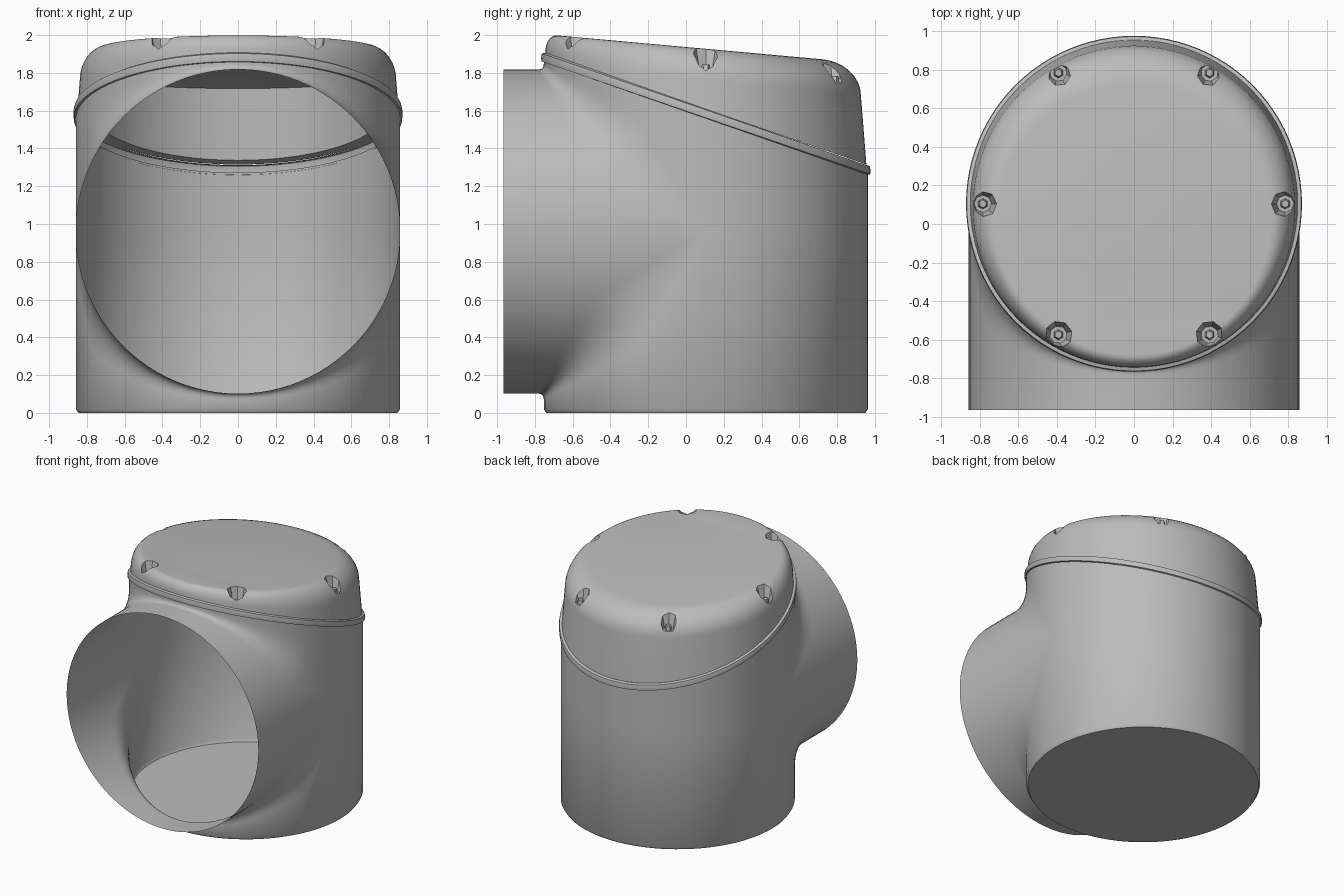
import bpy, bmesh
from math import sin, cos, pi, radians
from mathutils import Matrix

if "Cube" in bpy.data.objects:
    bpy.data.objects.remove(bpy.data.objects["Cube"])

R, YC, ZC = 0.858, 0.105, 0.96     # pipe radius, upright axis, branch axis
FRONT = -0.965
SEG = 96

grey = bpy.data.materials.new("grey plastic")
grey.use_nodes = True
grey.diffuse_color = (0.5, 0.5, 0.5, 1)
grey.node_tree.nodes["Principled BSDF"].inputs["Base Color"].default_value = (0.5, 0.5, 0.5, 1)


def seam_z(y):
    """Steep sloping joint between body and cap."""
    return 1.86 - 0.345 * (y + 0.77)


def top_z(y):
    """Gently sloping lid surface."""
    return 2.0 - 0.09 * (y + 0.7)


def strips(bm, columns):
    """Skin quads between neighbouring columns of points."""
    cols = [[bm.verts.new(p) for p in c] for c in columns]
    for a, b in zip(cols, cols[1:]):
        for i in range(len(a) - 1):
            bm.faces.new((a[i], b[i], b[i + 1], a[i + 1]))
    return cols


def finish(bm, name, weld=True):
    if weld:
        bmesh.ops.remove_doubles(bm, verts=bm.verts, dist=0.0003)
    bmesh.ops.recalc_face_normals(bm, faces=bm.faces)
    mesh = bpy.data.meshes.new(name)
    bm.to_mesh(mesh)
    bm.free()
    mesh.materials.append(grey)
    ob = bpy.data.objects.new(name, mesh)
    bpy.context.collection.objects.link(ob)
    return ob


def activate(ob):
    bpy.ops.object.select_all(action='DESELECT')
    ob.select_set(True)
    bpy.context.view_layer.objects.active = ob


def smooth(ob, angle=35):
    activate(ob)
    bpy.ops.object.shade_smooth_by_angle(angle=radians(angle))


def around(profile):
    """Columns all the way round the upright axis; profile(y) gives (r, z) rows."""
    columns = []
    for i in range(SEG + 1):
        a = 2 * pi * i / SEG
        columns.append([(r * cos(a), YC + r * sin(a), z) for r, z in profile(sin(a))])
    return columns


# Body: upright pipe with a filleted front branch, built in slices of constant x
bm = bmesh.new()
half = SEG // 2
for side in (1, -1):
    columns = []
    for i in range(half + 1):
        t = pi * i / half
        s = sin(t)
        x, y, z = R * cos(t), YC - R * s, ZC + side * R * s
        f = min(0.6 * s, 0.03 + 0.4 * (1 - s))
        col = [(x, FRONT, z)]
        for k in range(9):
            u = k / 8
            col.append((x, y - f * (1 - u) ** 2, z + side * f * u * u))
        if side > 0:
            col.append((x, y, seam_z(y) + 0.01))
        else:
            col += [(x, y, 0.02), (x * 0.985, YC - R * s * 0.985, 0)]
        columns.append(col)
    strips(bm, columns)
columns = []
for i in range(half + 1):
    t = pi * i / half
    x, dy = R * cos(t), R * sin(t)
    columns.append([(x * 0.985, YC + dy * 0.985, 0), (x, YC + dy, 0.02),
                    (x, YC + dy, ZC), (x, YC + dy, seam_z(YC + dy) + 0.01)])
strips(bm, columns)
bmesh.ops.remove_doubles(bm, verts=bm.verts, dist=0.0003)
# Closed floor
floor_edges = [e for e in bm.edges if e.is_boundary and all(v.co.z < 0.001 for v in e.verts)]
bmesh.ops.contextual_create(bm, geom=floor_edges)
smooth(finish(bm, "pipe_body"))


# Sloping band around the joint
def band_profile(s):
    z = seam_z(YC + 0.865 * s)
    return [(0.855, z), (0.87, z + 0.004), (0.872, z + 0.025), (0.868, z + 0.046), (0.845, z + 0.052)]


bm = bmesh.new()
strips(bm, around(band_profile))
smooth(finish(bm, "joint_band"))


# Cap: leaning wall, rounded shoulder, sloping lid
def cap_profile(s):
    rim = seam_z(YC + 0.85 * s) + 0.05
    h = top_z(YC + 0.85 * s) - rim
    drop, width = min(0.17, 0.85 * h), 0.03 + 0.32 * h
    base = 0.85 - 0.08 * (h - drop)
    rows = [(0.85, rim)]
    for k in range(9):
        a = pi / 2 * k / 8
        r = base - width * (1 - cos(a))
        rows.append((r, top_z(YC + r * s) - drop * (1 - sin(a))))
    return rows


bm = bmesh.new()
cols = strips(bm, around(cap_profile))
bm.faces.new([c[-1] for c in cols[:-1]])
bm.faces.new([c[0] for c in cols[:-1]])
cap = finish(bm, "cap")

# Six tapered pockets cut into the shoulder, each with a small pin
cutter_bm, pin_bm = bmesh.new(), bmesh.new()
for i in range(6):
    a = i * pi / 3
    x, y = 0.785 * cos(a), YC + 0.785 * sin(a)
    z = top_z(y) - 0.12
    turn = Matrix.Translation((x, y, z)) @ Matrix.Rotation(a, 4, 'Z')
    bmesh.ops.create_cone(cutter_bm, cap_ends=True, segments=8, radius1=0.045, radius2=0.09,
                          depth=0.2, matrix=turn @ Matrix.Translation((0, 0, 0.1)))
    bmesh.ops.create_cone(pin_bm, cap_ends=True, segments=6, radius1=0.028, radius2=0.02,
                          depth=0.04, matrix=turn @ Matrix.Translation((0, 0, 0.018)))
cutter = finish(cutter_bm, "pocket_cutter", weld=False)
cutter.hide_render = True
finish(pin_bm, "pocket_pins", weld=False)

cut = cap.modifiers.new("pockets", 'BOOLEAN')
cut.operation = 'DIFFERENCE'
cut.object = cutter
activate(cap)
bpy.ops.object.modifier_apply(modifier=cut.name)
bpy.data.objects.remove(cutter)

# Open the underside of the cap
bm = bmesh.new()
bm.from_mesh(cap.data)
under = [f for f in bm.faces if f.normal.z < -0.5]
bmesh.ops.delete(bm, geom=under, context='FACES')
bm.to_mesh(cap.data)
bm.free()
smooth(cap)


# Inner lining of the cap: ledge, wall and ceiling
def lining_profile(s):
    ledge = seam_z(YC + 0.785 * s) + 0.05
    ceiling = max(ledge + 0.005, top_z(YC + 0.785 * s) - 0.14)
    return [(0.85, seam_z(YC + 0.85 * s) + 0.05), (0.785, ledge), (0.775, ceiling),
            (0.7, max(ceiling, top_z(YC + 0.7 * s) - 0.13)), (0, top_z(YC) - 0.1)]


bm = bmesh.new()
strips(bm, around(lining_profile))
smooth(finish(bm, "cap_lining"))
